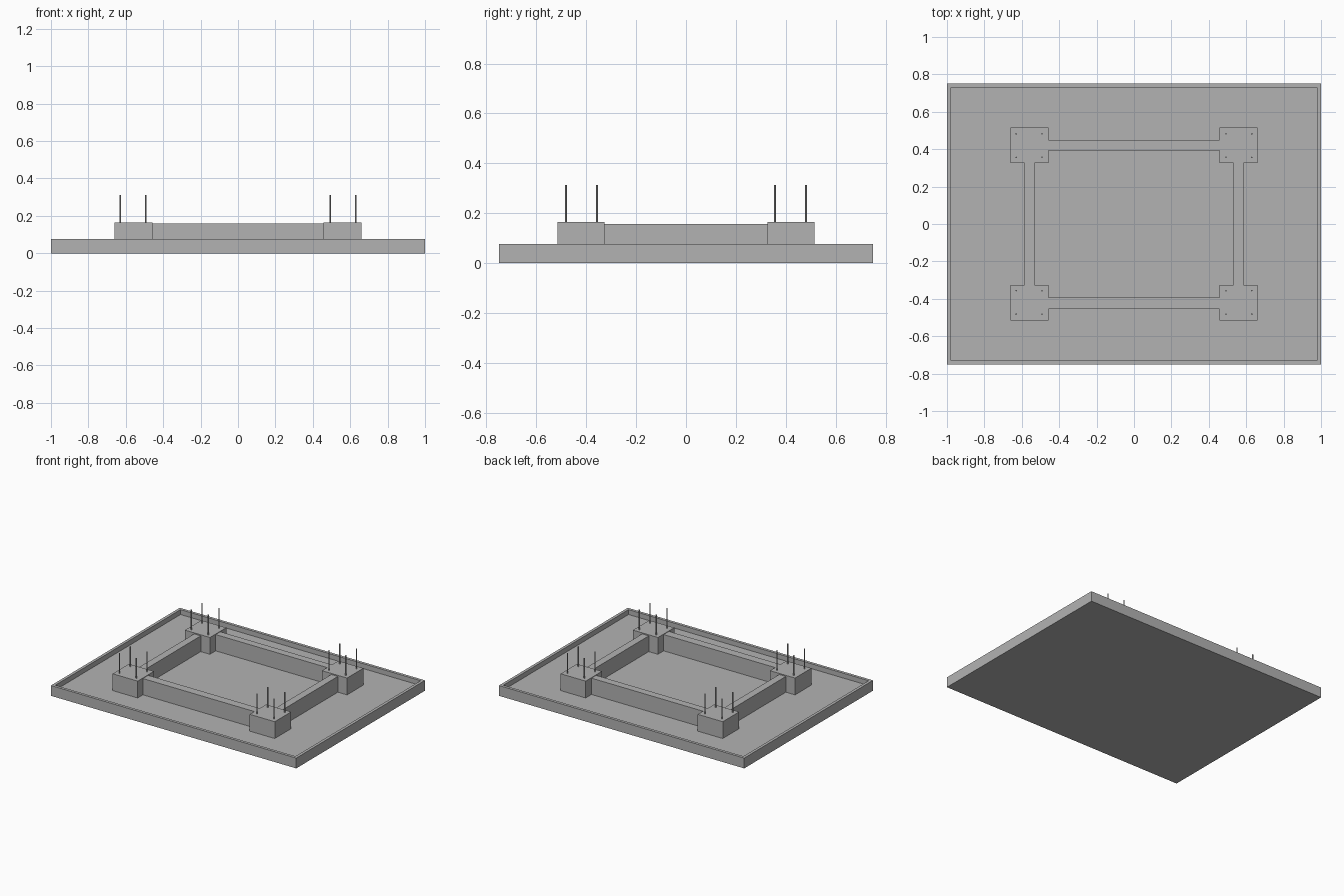
import bpy, bmesh

old = bpy.data.objects.get("Cube")
if old:
    bpy.data.objects.remove(old, do_unlink=True)

grey = bpy.data.materials.new("concrete_grey")
grey.use_nodes = True
colour = (0.45, 0.45, 0.45, 1)
grey.diffuse_color = colour
grey.node_tree.nodes["Principled BSDF"].inputs["Base Color"].default_value = colour

FLOOR, RIM_TOP = 0.04, 0.076
PAD_TOP, PIN_TOP = 0.164, 0.312


def finish(name, bm):
    mesh = bpy.data.meshes.new(name)
    bm.to_mesh(mesh)
    bm.free()
    mesh.materials.append(grey)
    obj = bpy.data.objects.new(name, mesh)
    bpy.context.collection.objects.link(obj)
    return obj


def box_mesh(x, y, z):
    """Box between the given (low, high) ranges."""
    bm = bmesh.new()
    bmesh.ops.create_cube(bm, size=1)
    for v in bm.verts:
        for i, (lo, hi) in enumerate((x, y, z)):
            v.co[i] = hi if v.co[i] > 0 else lo
    return bm


def span(side, lo, hi):
    return tuple(sorted((side * lo, side * hi)))


# Base tray: slab with a thin raised rim
bm = box_mesh((-1, 1), (-0.75, 0.75), (0, RIM_TOP))
top = max(bm.faces, key=lambda f: f.calc_center_median().z)
bmesh.ops.inset_region(bm, faces=[top], thickness=0.03)
inner = bmesh.ops.extrude_discrete_faces(bm, faces=[top])["faces"][0]
for v in inner.verts:
    v.co.z = FLOOR
finish("base_tray", bm)

# Corner footings, each with four anchor pins
for sx, side in ((1, "left"), (-1, "right")):
    for sy, end in ((-1, "front"), (1, "back")):
        corner = f"{end}_{side}"
        finish(f"{corner}_footing", box_mesh(
            span(sx, 0.457, 0.661), span(sy, 0.326, 0.516), (FLOOR, PAD_TOP)))
        n = 0
        for px in (0.492, 0.63):
            for py in (0.356, 0.482):
                n += 1
                bpy.ops.mesh.primitive_cylinder_add(
                    vertices=12, radius=0.004, depth=PIN_TOP - PAD_TOP,
                    location=(sx * px, sy * py, (PIN_TOP + PAD_TOP) / 2))
                pin = bpy.context.object
                pin.name = f"{corner}_anchor_pin_{n}"
                pin.data.materials.append(grey)
                bpy.ops.object.shade_smooth_by_angle()

# Tie beams between the footings
for sy, end, outer in ((-1, "front", 0.455), (1, "back", 0.448)):
    finish(f"{end}_beam", box_mesh(
        (-0.457, 0.457), span(sy, 0.393, outer), (FLOOR, 0.16)))
for sx, side in ((1, "left"), (-1, "right")):
    finish(f"{side}_beam", box_mesh(
        span(sx, 0.532, 0.586), (-0.326, 0.326), (FLOOR, 0.156)))
